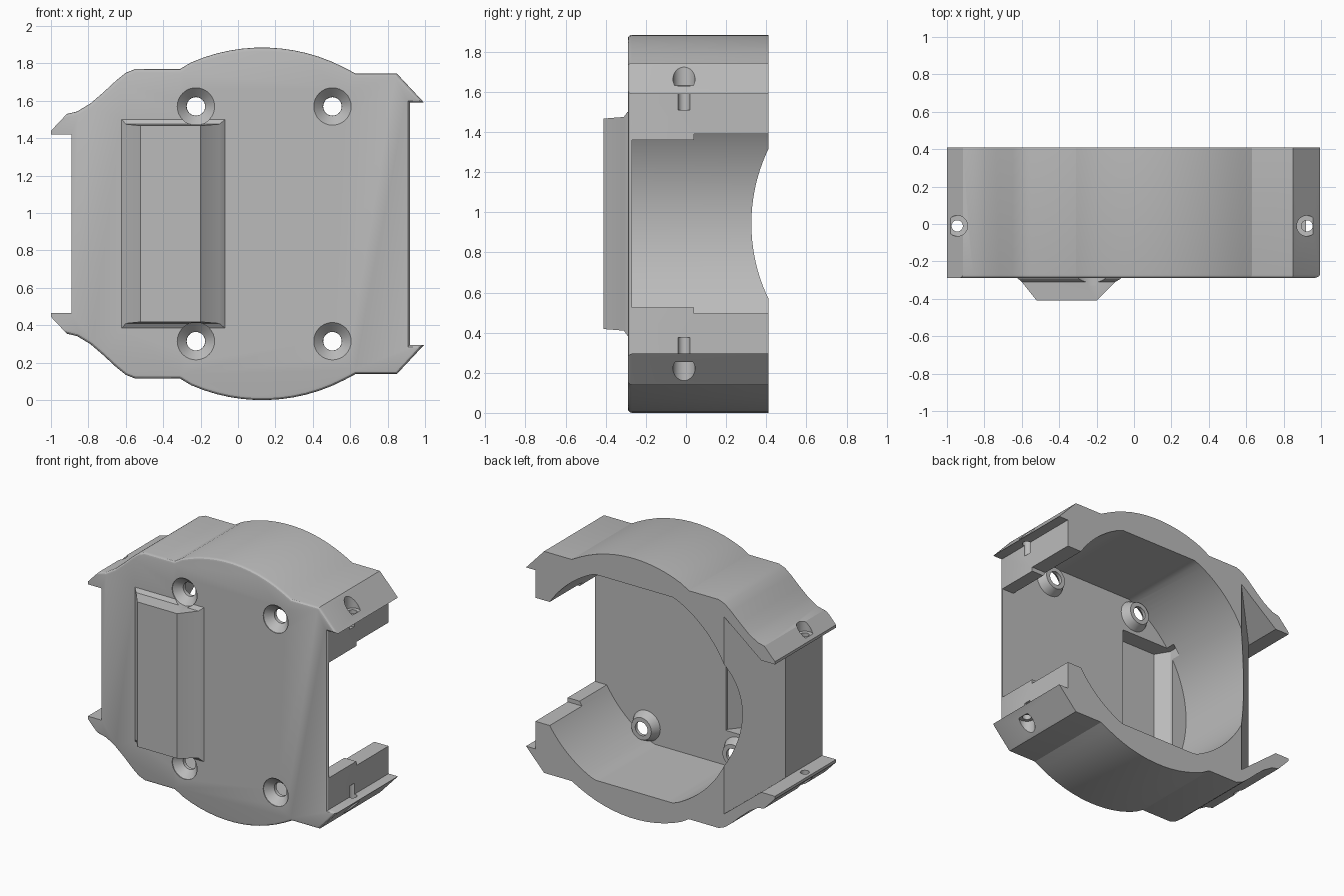
import bpy, bmesh, math

if "Cube" in bpy.data.objects:
    bpy.data.objects.remove(bpy.data.objects["Cube"], do_unlink=True)

H = 1.885                      # full height, mirrored about its middle
FRONT, FLOOR, BACK = -0.29, -0.27, 0.41
CX, CZ = 0.13, H / 2

grey = bpy.data.materials.new("plain grey")
grey.use_nodes = True
grey.diffuse_color = (0.5, 0.5, 0.5, 1)
grey.node_tree.nodes["Principled BSDF"].inputs["Base Color"].default_value = (0.5, 0.5, 0.5, 1)


def loft(name, rings):
    """Closed solid through matching rings of points."""
    bm = bmesh.new()
    loops = [[bm.verts.new(p) for p in ring] for ring in rings]
    n = len(loops[0])
    for a, b in zip(loops, loops[1:]):
        for i in range(n):
            bm.faces.new((a[i], a[(i + 1) % n], b[(i + 1) % n], b[i]))
    bm.faces.new(loops[0])
    bm.faces.new(loops[-1])
    bmesh.ops.recalc_face_normals(bm, faces=bm.faces)
    mesh = bpy.data.meshes.new(name)
    bm.to_mesh(mesh)
    bm.free()
    mesh.materials.append(grey)
    obj = bpy.data.objects.new(name, mesh)
    bpy.context.collection.objects.link(obj)
    return obj


def prism(name, outline, y0, y1):
    return loft(name, [[(x, y, z) for x, z in outline] for y in (y0, y1)])


def box(name, x0, x1, y0, y1, z0, z1):
    return prism(name, [(x0, z0), (x1, z0), (x1, z1), (x0, z1)], y0, y1)


def turned(name, sections, cx, cy, along_y, sides=32):
    """Round part from (position, radius) sections along y or z."""
    rings = []
    for pos, r in sections:
        ring = []
        for i in range(sides):
            t = 2 * math.pi * i / sides
            u, v = cx + r * math.cos(t), cy + r * math.sin(t)
            ring.append((u, pos, v) if along_y else (u, v, pos))
        rings.append(ring)
    return loft(name, rings)


def tapered(name, sections):
    """Rectangular sections: y, x range, z inset from the mirror ends."""
    return loft(name, [[(x0, y, d), (x1, y, d), (x1, y, H - d), (x0, y, H - d)]
                       for y, x0, x1, d in sections])


def combine(target, tool, operation="DIFFERENCE"):
    mod = target.modifiers.new("join", "BOOLEAN")
    mod.operation, mod.object, mod.solver = operation, tool, "EXACT"
    bpy.context.view_layer.update()
    result = target.evaluated_get(bpy.context.evaluated_depsgraph_get())
    mesh = bpy.data.meshes.new_from_object(result)
    target.modifiers.clear()
    target.data = mesh
    bpy.data.objects.remove(tool, do_unlink=True)


# Outer silhouette: shoulders and crown, mirrored to the lower half
upper = [(-0.89, 1.42), (-1, 1.42), (-1, 1.44), (-0.915, 1.53), (-0.86, 1.543),
         (-0.79, 1.585), (-0.72, 1.645), (-0.65, 1.71), (-0.6, 1.75), (-0.55, 1.77), (-0.31, 1.77)]
for i in range(13):
    x = -0.25 + 0.82 * i / 12
    upper.append((x, H - 0.95 + math.sqrt(0.95 ** 2 - (x - CX) ** 2)))
upper += [(0.63, 1.745), (0.85, 1.745), (0.995, 1.59), (0.92, 1.59)]
outline = upper + [(x, H - z) for x, z in reversed(upper)]
housing = prism("housing", outline, FRONT, BACK)

# Rounded front rim along the top and bottom
bm = bmesh.new()
bm.from_mesh(housing.data)
rim = [e for e in bm.edges if all(v.co.y < FRONT + 0.001 for v in e.verts)
       and all(abs(v.co.z - CZ) > 0.58 for v in e.verts)]
bmesh.ops.bevel(bm, geom=rim, offset=0.02, segments=3, profile=0.5, affect="EDGES")
bm.to_mesh(housing.data)
bm.free()

# Main round cavity with flattened top and bottom
cavity = []
for i in range(128):
    t = 2 * math.pi * i / 128
    z = max(-0.745, min(0.745, 0.81 * math.sin(t)))
    cavity.append((CX + 0.81 * math.cos(t), CZ + z))
combine(housing, prism("cavity", cavity, FLOOR, BACK + 0.1))

# Open side with a stepped edge
combine(housing, box("side_opening", 0.6, 1.1, FLOOR, 0.6, 0.525, H - 0.525))
combine(housing, box("side_step", 0.6, 1.1, 0.04, 0.6, 0.495, H - 0.495))

# Slanted rear corner of the closed side wall
corner = [(-0.9, 1.412), (-0.5, 1.73), (-0.5, H - 1.73), (-0.9, H - 1.412)]
combine(housing, loft("corner_cut", [[(x, 0.13 + (x + 0.89) * 0.933, z) for x, z in corner],
                                     [(x, 0.6, z) for x, z in corner]]))

# Raised hollow ridge on the front plate
combine(housing, tapered("ridge", [(-0.28, -0.63, -0.06, 0.38), (-0.292, -0.62, -0.07, 0.385),
                                   (-0.31, -0.6, -0.1, 0.41), (-0.41, -0.52, -0.2, 0.418)]), "UNION")
combine(housing, tapered("ridge_hollow", [(-0.2, -0.56, -0.13, 0.45), (-0.29, -0.56, -0.13, 0.45),
                                          (-0.39, -0.5, -0.21, 0.45)]))

# Countersunk screw holes with bosses behind them
for x in (-0.225, 0.505):
    for z in (0.315, H - 0.315):
        combine(housing, turned("boss", [(-0.28, 0.115), (-0.21, 0.08)], x, z, True), "UNION")
        combine(housing, turned("countersink", [(-0.33, 0.1), (-0.285, 0.1), (-0.235, 0.05),
                                                (-0.15, 0.048)], x, z, True))

# Vertical screw holes through the four side lugs
for x, seat in ((0.925, 1.63), (-0.945, 1.46)):
    for flip in (False, True):
        steps = [(seat - 0.12, 0.03), (seat, 0.03), (seat + 0.001, 0.055), (seat + 0.25, 0.055)]
        if flip:
            steps = [(H - z, r) for z, r in steps]
        combine(housing, turned("lug_hole", steps, x, -0.01, False))

# Centre on y is already built in; keep hard edges crisp
bpy.ops.object.select_all(action="DESELECT")
housing.select_set(True)
bpy.context.view_layer.objects.active = housing
bpy.ops.object.shade_smooth_by_angle(angle=math.radians(25))
